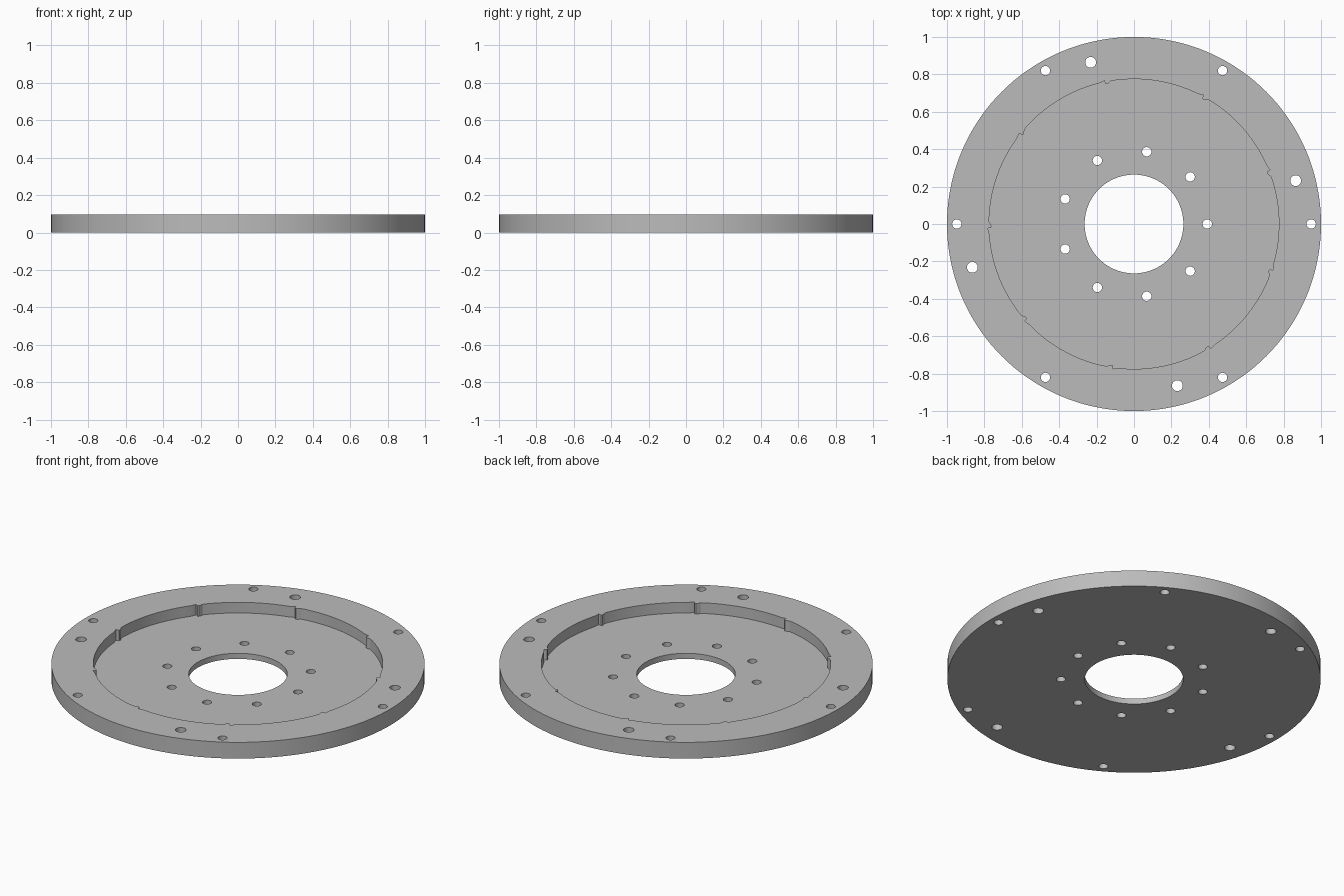
import bpy, bmesh
from math import sin, cos, radians, tau

cube = bpy.data.objects.get("Cube")
if cube:
    bpy.data.objects.remove(cube, do_unlink=True)

HEIGHT, FLOOR = 0.096, 0.033

grey = bpy.data.materials.new("machined grey")
grey.use_nodes = True
colour = (0.5, 0.5, 0.5, 1)
grey.diffuse_color = colour
grey.node_tree.nodes["Principled BSDF"].inputs["Base Color"].default_value = colour


def circle(radius, sides, cx=0, cy=0):
    return [(cx + radius * cos(tau * i / sides), cy + radius * sin(tau * i / sides))
            for i in range(sides)]


def ring_of_holes(count, start, distance, radius):
    """Outlines of equal holes spaced around the centre."""
    angles = [radians(start + 360 * i / count) for i in range(count)]
    return [circle(radius, 24, distance * cos(a), distance * sin(a)) for a in angles]


def prisms(name, outlines, z0, z1):
    """One object made of upright prisms, one per outline."""
    bm = bmesh.new()
    for outline in outlines:
        face = bm.faces.new([bm.verts.new((x, y, z0)) for x, y in outline])
        out = bmesh.ops.extrude_face_region(bm, geom=[face])
        top = [v for v in out["geom"] if isinstance(v, bmesh.types.BMVert)]
        bmesh.ops.translate(bm, verts=top, vec=(0, 0, z1 - z0))
    bmesh.ops.recalc_face_normals(bm, faces=bm.faces)
    mesh = bpy.data.meshes.new(name)
    bm.to_mesh(mesh)
    bm.free()
    mesh.materials.append(grey)
    obj = bpy.data.objects.new(name, mesh)
    bpy.context.collection.objects.link(obj)
    return obj


# Round plate
plate = prisms("round_plate", [circle(1, 144)], 0, HEIGHT)

# Recess outline: nine arcs, each ending in a small ratchet tooth
tooth = [(-1.8, 0.774), (-0.8, 0.765), (0, 0.762), (0.5, 0.765), (0.7, 0.783), (1.3, 0.78)]
recess = []
for k in range(9):
    steps = tooth + [(a, 0.775) for a in range(3, 38, 3)]
    for offset, r in steps:
        a = radians(21 + 40 * k + offset)
        recess.append((r * cos(a), r * sin(a)))
recess_cutter = prisms("recess_cutter", [recess], FLOOR, HEIGHT + 0.1)

# Centre bore, hub holes, rim screw holes and larger rim dowel holes
holes = [circle(0.264, 96)]
holes += ring_of_holes(9, 0, 0.392, 0.025)
holes += ring_of_holes(6, 0, 0.947, 0.025)
holes += ring_of_holes(4, 15, 0.895, 0.029)
hole_cutter = prisms("hole_cutter", holes, -0.1, HEIGHT + 0.1)

# Cut the plate, then discard the cutters
for cutter in (recess_cutter, hole_cutter):
    cutter.hide_render = True
    mod = plate.modifiers.new(cutter.name, 'BOOLEAN')
    mod.operation = 'DIFFERENCE'
    mod.solver = 'EXACT'
    mod.object = cutter
bpy.ops.object.select_all(action='DESELECT')
plate.select_set(True)
bpy.context.view_layer.objects.active = plate
for mod in list(plate.modifiers):
    bpy.ops.object.modifier_apply(modifier=mod.name)
for cutter in (recess_cutter, hole_cutter):
    bpy.data.objects.remove(cutter, do_unlink=True)

bpy.ops.object.shade_smooth_by_angle(angle=radians(25))
